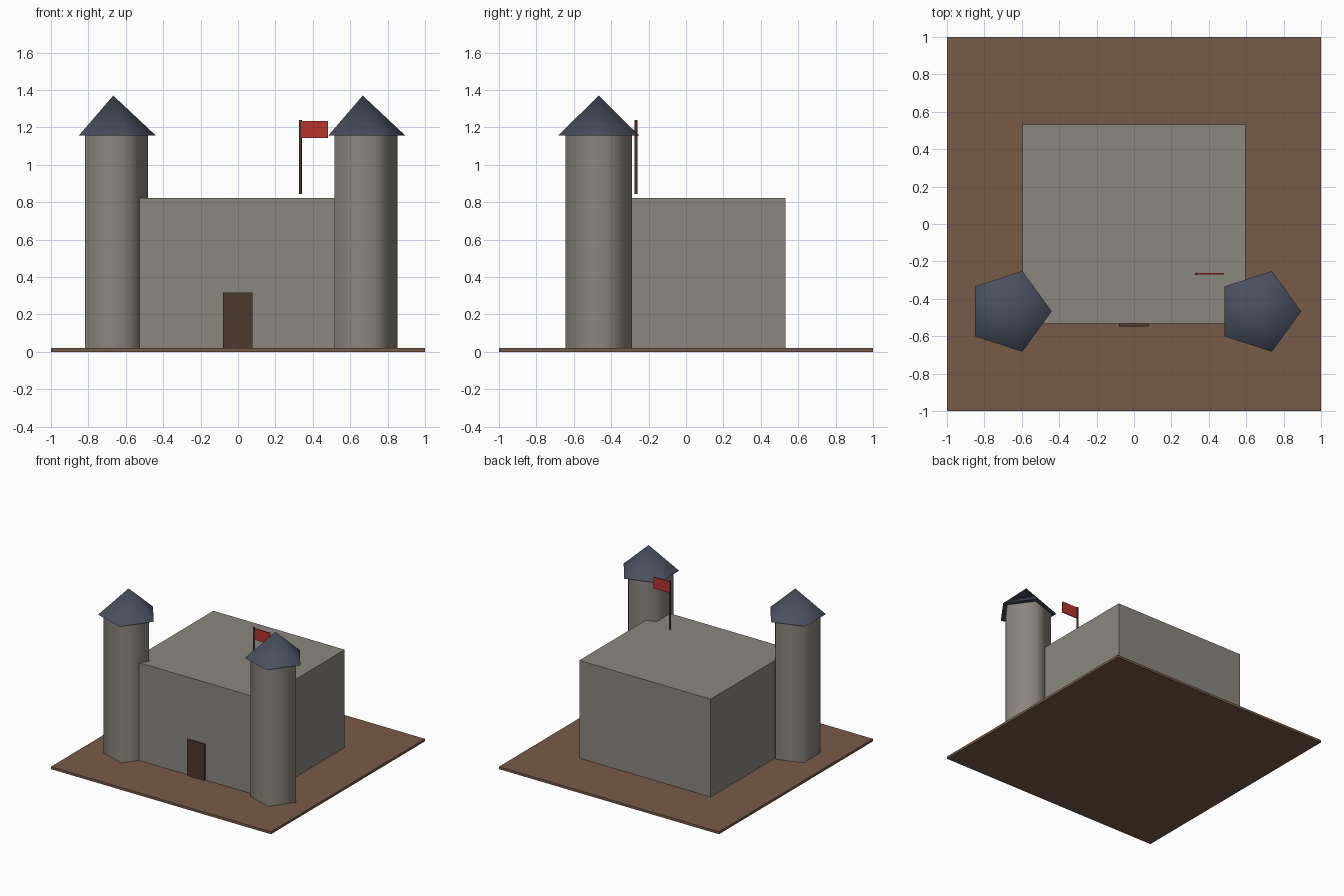
import bpy, math

cube = bpy.data.objects.get("Cube")
if cube:
    bpy.data.objects.remove(cube, do_unlink=True)


def material(name, rgb):
    m = bpy.data.materials.new(name)
    m.use_nodes = True
    m.diffuse_color = (*rgb, 1)
    m.node_tree.nodes["Principled BSDF"].inputs["Base Color"].default_value = (*rgb, 1)
    return m


stone = material("grey_stone", (0.26, 0.24, 0.21))
earth = material("brown_earth", (0.19, 0.105, 0.064))
slate = material("blue_slate", (0.067, 0.078, 0.114))
wood = material("dark_wood", (0.076, 0.041, 0.027))
cloth = material("red_cloth", (0.46, 0.033, 0.025))


def box(name, low, high, mat):
    """Box between two opposite corners."""
    centre = [(a + b) / 2 for a, b in zip(low, high)]
    bpy.ops.mesh.primitive_cube_add(size=1, location=centre)
    ob = bpy.context.object
    ob.name = name
    for v in ob.data.vertices:
        v.co = [c * (b - a) for c, a, b in zip(v.co, low, high)]
    ob.data.materials.append(mat)
    return ob


def prism(name, x, y, z0, z1, r0, r1, mat):
    """Five-sided column or cone with a corner towards +x and smooth sides."""
    bpy.ops.mesh.primitive_cone_add(vertices=5, radius1=r0, radius2=r1, depth=z1 - z0,
                                    location=(x, y, (z0 + z1) / 2))
    ob = bpy.context.object
    ob.name = name
    # Primitive starts with a corner on +y
    for v in ob.data.vertices:
        v.co.x, v.co.y = v.co.y, -v.co.x
    ob.data.materials.append(mat)
    bpy.ops.object.shade_smooth_by_angle(angle=math.radians(80))
    # Keep the rims crisp and the caps flat
    cap_edges = set()
    for p in ob.data.polygons:
        if len(p.vertices) == 5:
            p.use_smooth = False
            cap_edges.update(p.edge_keys)
    for e in ob.data.edges:
        e.use_edge_sharp = e.key in cap_edges
    return ob


# Ground and main keep
box("ground_slab", (-1, -1, 0), (1, 1, 0.02), earth)
box("keep", (-0.597, -0.533, 0.02), (0.597, 0.533, 0.823), stone)
box("door", (-0.08, -0.547, 0.02), (0.077, -0.52, 0.317), wood)

# Front corner towers with pointed roofs
for side, x in (("right", -0.667), ("left", 0.667)):
    prism(side + "_tower", x, -0.467, 0.02, 1.157, 0.187, 0.187, stone)
    prism(side + "_tower_roof", x, -0.467, 1.157, 1.37, 0.227, 0, slate)

# Flag
prism("flag_pole", 0.333, -0.267, 0.843, 1.24, 0.008, 0.008, wood)
box("flag", (0.335, -0.271, 1.143), (0.48, -0.263, 1.235), cloth)
